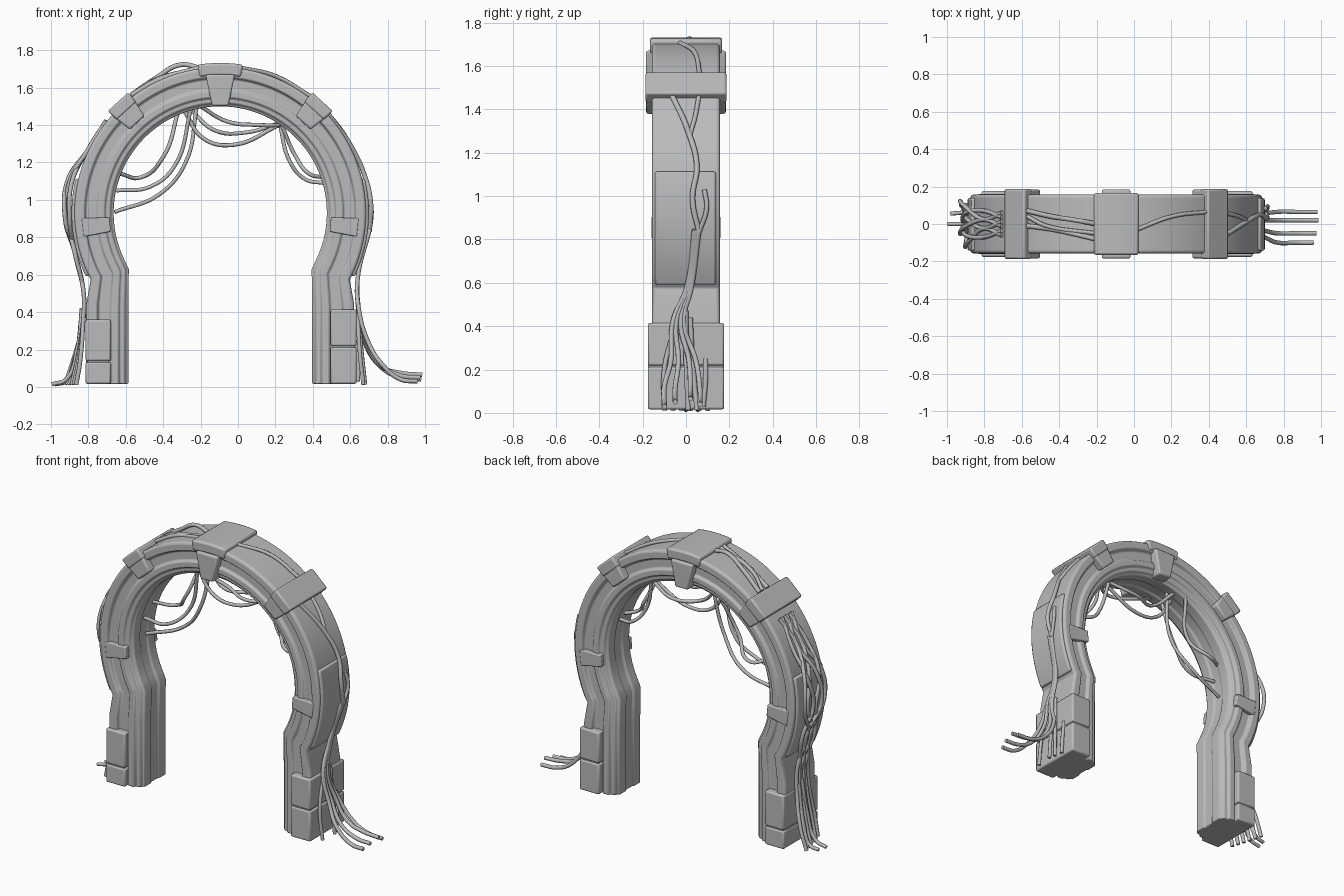
import bpy, bmesh
from math import sin, cos, radians
from mathutils import Vector

if "Cube" in bpy.data.objects:
    bpy.data.objects.remove(bpy.data.objects["Cube"], do_unlink=True)

CX, CZ, R = -0.095, 0.93, 0.675       # arch centre and centreline radius
LEG, BOTTOM, KINK = 0.604, 0.016, 29  # leg offset, foot height, angle where arc meets leg

grey = bpy.data.materials.new("plain_grey")
grey.use_nodes = True
grey.diffuse_color = (0.5, 0.5, 0.5, 1)
grey.node_tree.nodes["Principled BSDF"].inputs["Base Color"].default_value = (0.5, 0.5, 0.5, 1)


def finish(name, bm, bevel):
    bmesh.ops.recalc_face_normals(bm, faces=bm.faces)
    mesh = bpy.data.meshes.new(name)
    bm.to_mesh(mesh)
    bm.free()
    mesh.materials.append(grey)
    ob = bpy.data.objects.new(name, mesh)
    bpy.context.collection.objects.link(ob)
    if bevel:
        mod = ob.modifiers.new("Bevel", "BEVEL")
        mod.width, mod.segments, mod.limit_method = bevel, 2, "ANGLE"
        mod.angle_limit = radians(35)
    bpy.ops.object.select_all(action="DESELECT")
    ob.select_set(True)
    bpy.context.view_layer.objects.active = ob
    bpy.ops.object.shade_smooth_by_angle(angle=radians(40))


def polar(angle, r, y=0.0):
    a = radians(angle)
    return Vector((CX + r * cos(a), y, CZ + r * sin(a)))


def arc_frames(a0, a1, step=3):
    """Centreline points with their outward directions."""
    n = max(2, round((a1 - a0) / step))
    angles = [a0 + (a1 - a0) * i / n for i in range(n + 1)]
    return [(polar(a, R), Vector((cos(radians(a)), 0, sin(radians(a))))) for a in angles]


def sweep(name, frames, profile, bevel=0.006):
    """Carry a closed (outward, depth) profile along the frames."""
    bm = bmesh.new()
    rings = [[bm.verts.new(p + d * u + Vector((0, v, 0))) for u, v in profile] for p, d in frames]
    n = len(profile)
    for a, b in zip(rings, rings[1:]):
        for i in range(n):
            j = (i + 1) % n
            bm.faces.new((a[i], a[j], b[j], b[i]))
    bm.faces.new(rings[0])
    bm.faces.new(rings[-1])
    finish(name, bm, bevel)


def rect(u0, u1, v0, v1):
    return [(u0, v0), (u1, v0), (u1, v1), (u0, v1)]


def wedge(name, angle, r0, r1, w0, w1, y0, y1, bevel=0.01):
    """Tapered block lying radially across the arch."""
    out = Vector((cos(radians(angle)), 0, sin(radians(angle))))
    side = Vector((-out.z, 0, out.x))
    bm = bmesh.new()
    rings = []
    for y in (y0, y1):
        base = Vector((CX, y, CZ))
        rings.append([bm.verts.new(base + out * r + side * w)
                      for r, w in ((r0, -w0), (r1, -w1), (r1, w1), (r0, w0))])
    a, b = rings
    for i in range(4):
        j = (i + 1) % 4
        bm.faces.new((a[i], a[j], b[j], b[i]))
    bm.faces.new(a)
    bm.faces.new(b)
    finish(name, bm, bevel)


def box(name, x0, x1, y, z0, z1, bevel=0.01):
    frames = [(Vector((0, 0, z)), Vector((1, 0, 0))) for z in (z0, z1)]
    sweep(name, frames, rect(x0, x1, -y, y), bevel)


def cable(name, points, radius=0.011):
    cu = bpy.data.curves.new(name, "CURVE")
    cu.dimensions, cu.bevel_depth, cu.bevel_resolution = "3D", radius, 2
    cu.resolution_u, cu.use_fill_caps = 8, True
    sp = cu.splines.new("BEZIER")
    sp.bezier_points.add(len(points) - 1)
    for bp, p in zip(sp.bezier_points, points):
        bp.co = p
        bp.handle_left_type = bp.handle_right_type = "AUTO"
    cu.materials.append(grey)
    ob = bpy.data.objects.new(name, cu)
    bpy.context.collection.objects.link(ob)


# Main arch: stepped, grooved section with a broad inner face and slightly wider straight legs
half = [(0.105, 0.146), (0.095, 0.157), (0.052, 0.157), (0.042, 0.132), (-0.012, 0.132),
        (-0.02, 0.146), (-0.056, 0.146), (-0.062, 0.13), (-0.086, 0.128), (-0.092, 0.112),
        (-0.105, 0.106), (-0.105, 0.04), (-0.097, 0.032)]
section = half + [(u, -v) for u, v in reversed(half)]
arc = arc_frames(-KINK, 180 + KINK)
tilt = radians(KINK / 2)
arc[0] = (arc[0][0], Vector((cos(tilt), 0, -sin(tilt))))
arc[-1] = (arc[-1][0], Vector((-cos(tilt), 0, -sin(tilt))))
legs = {s: [(Vector((CX + s * LEG, 0, z)), Vector((s * 1.07, 0, 0))) for z in (BOTTOM, 0.44)] for s in (1, -1)}
sweep("arch_body", legs[1] + arc + legs[-1][::-1], section)

# Keystone: curved cap with tapered cheeks front and back
sweep("keystone_cap", arc_frames(81.3, 98.7), rect(0.06, 0.127, -0.166, 0.166), 0.012)
for s in (-1, 1):
    y0, y1 = sorted((s * 0.1, s * 0.185))
    wedge("keystone_cheek", 90, 0.572, 0.74, 0.045, 0.078, y0, y1)

# Shoulder clamps wrapped over the top
for angle in (47.4, 132.6):
    wedge("shoulder_clamp", angle, 0.655, 0.76, 0.054, 0.07, -0.184, 0.184)
    wedge("clamp_band", angle, 0.74, 0.808, 0.07, 0.074, -0.187, 0.187)

# Side brackets and outer armour plates
for angle, a0, a1 in ((-6, -25.5, 13.5), (186, 166.5, 205.5)):
    for s in (-1, 1):
        y0, y1 = sorted((s * 0.1, s * 0.16))
        wedge("side_bracket", angle, 0.592, 0.74, 0.038, 0.05, y0, y1, 0.006)
    sweep("armour_plate", arc_frames(a0, a1), rect(0.08, 0.12, -0.143, 0.138), 0.01)

# Split foot blocks
for x0, x1, seam, top in ((0.495, 0.634, 0.215, 0.415), (-0.815, -0.68, 0.135, 0.36)):
    box("foot_lower", x0, x1, 0.176, BOTTOM, seam - 0.003)
    box("foot_upper", x0, x1, 0.176, seam + 0.003, top)
    box("foot_core", x0 + 0.01, x1 - 0.01, 0.168, BOTTOM + 0.01, top - 0.01, 0)

# Cables running down the +x side and fanning out on the ground
fan = [(0.065, 0.04, 0.98), (0.02, 0.065, 0.985), (-0.05, 0.05, 0.975), (-0.1, 0.03, 0.96)]
for i, (y, z, x) in enumerate(fan):
    s = 0.007 * i
    cable("fan_cable", [polar(-6, 0.805, 0.06 - s), (0.64, 0.025 - s, 0.58), (0.645, y * 0.3 - 0.03, 0.42),
                        (0.675 + s, y * 0.7, 0.24), (0.77, y, 0.1 + s), (0.87, y, z + 0.01), (x, y, z)], 0.012)
cable("drop_cable", [(0.64, 0.02, 0.44), (0.65, 0.03, 0.25), (0.67, 0.05, 0.012)])
cable("drop_cable", [(0.64, 0.0, 0.47), (0.655, 0.0, 0.25), (0.68, 0.01, 0.012)])
cable("drop_cable", [(0.64, -0.05, 0.4), (0.65, -0.1, 0.2), (0.67, -0.1, 0.012)])
cable("foot_cable", [(0.63, 0.09, 0.25), (0.642, 0.09, 0.15), (0.642, 0.08, 0.03)])
cable("side_cable", [polar(43, 0.785, -0.065), polar(28, 0.785, 0.01), polar(15, 0.797, 0.05),
                     polar(4, 0.807, 0.03), polar(-7, 0.805, 0.06)], 0.013)
cable("side_cable", [polar(43, 0.785, 0.06), polar(33, 0.785, 0.04), polar(26, 0.785, 0.015)])
cable("side_cable", [polar(7, 0.803, 0.085), polar(1, 0.81, 0.095), polar(-7, 0.805, 0.06)])

# Tangled cables down the -x side
for i in range(6):
    y = -0.1 + 0.04 * i
    bulge = 0.806 + 0.012 * (i % 3)
    w = 0.035 * (-1) ** i
    cable("tangle_cable", [polar(141, 0.785, y * 0.6), polar(155, 0.785, y * 0.6 + w),
                           polar(168, bulge + 0.004, y), polar(182, bulge, y * 0.8 - w),
                           polar(195, 0.806, y * 0.5 + w), (-0.825, y * 0.5, 0.5),
                           (-0.828, y * 0.6, 0.35), (-0.845 - 0.008 * i, y, 0.13),
                           (-0.865 - 0.012 * i, y, 0.012)], 0.012)
cable("trailing_cable", [(-0.835, 0.02, 0.42), (-0.86, 0.0, 0.2), (-0.92, 0.0, 0.04), (-0.995, 0.0, 0.014)])
cable("trailing_cable", [(-0.835, 0.05, 0.4), (-0.87, 0.05, 0.15), (-0.92, 0.06, 0.03), (-0.98, 0.055, 0.014)])

# Cables over the crown
cable("crown_cable", [polar(127, 0.79, 0.07), (-0.44, 0.04, 1.65), (-0.31, 0.02, 1.722), (-0.2, 0.0, 1.705)], 0.013)
cable("crown_cable", [polar(127, 0.79, -0.01), polar(115, 0.785, -0.03), polar(98, 0.785, -0.08)], 0.013)
cable("crown_cable", [polar(127, 0.79, 0.04), polar(118, 0.795, -0.01), polar(98, 0.785, -0.05)])
cable("crown_cable", [polar(82, 0.785, -0.03), polar(68, 0.79, 0.04), polar(52, 0.79, 0.065)])

# Loose loops hanging under the arch, as x, z paths at a given depth
loops = [
    (0.03, [(-0.22, 1.5), (-0.28, 1.2), (-0.42, 1.03), (-0.66, 0.935)]),
    (-0.03, [(-0.25, 1.49), (-0.34, 1.18), (-0.47, 1.07), (-0.65, 1.05)]),
    (0.07, [(-0.32, 1.47), (-0.4, 1.23), (-0.52, 1.12), (-0.63, 1.14)]),
    (0.0, [(-0.29, 1.48), (-0.18, 1.325), (-0.02, 1.295), (0.22, 1.4)]),
    (0.05, [(-0.26, 1.49), (-0.12, 1.37), (0.04, 1.36), (0.22, 1.41)]),
    (-0.06, [(-0.2, 1.5), (-0.06, 1.42), (0.12, 1.4), (0.25, 1.4)]),
    (0.02, [(0.22, 1.42), (0.28, 1.2), (0.36, 1.11), (0.46, 1.09)]),
    (-0.04, [(0.23, 1.41), (0.31, 1.23), (0.38, 1.14), (0.45, 1.12)]),
]
for y, path in loops:
    cable("hanging_loop", [(x, y * (1 + 0.5 * (-1) ** k), z) for k, (x, z) in enumerate(path)])
